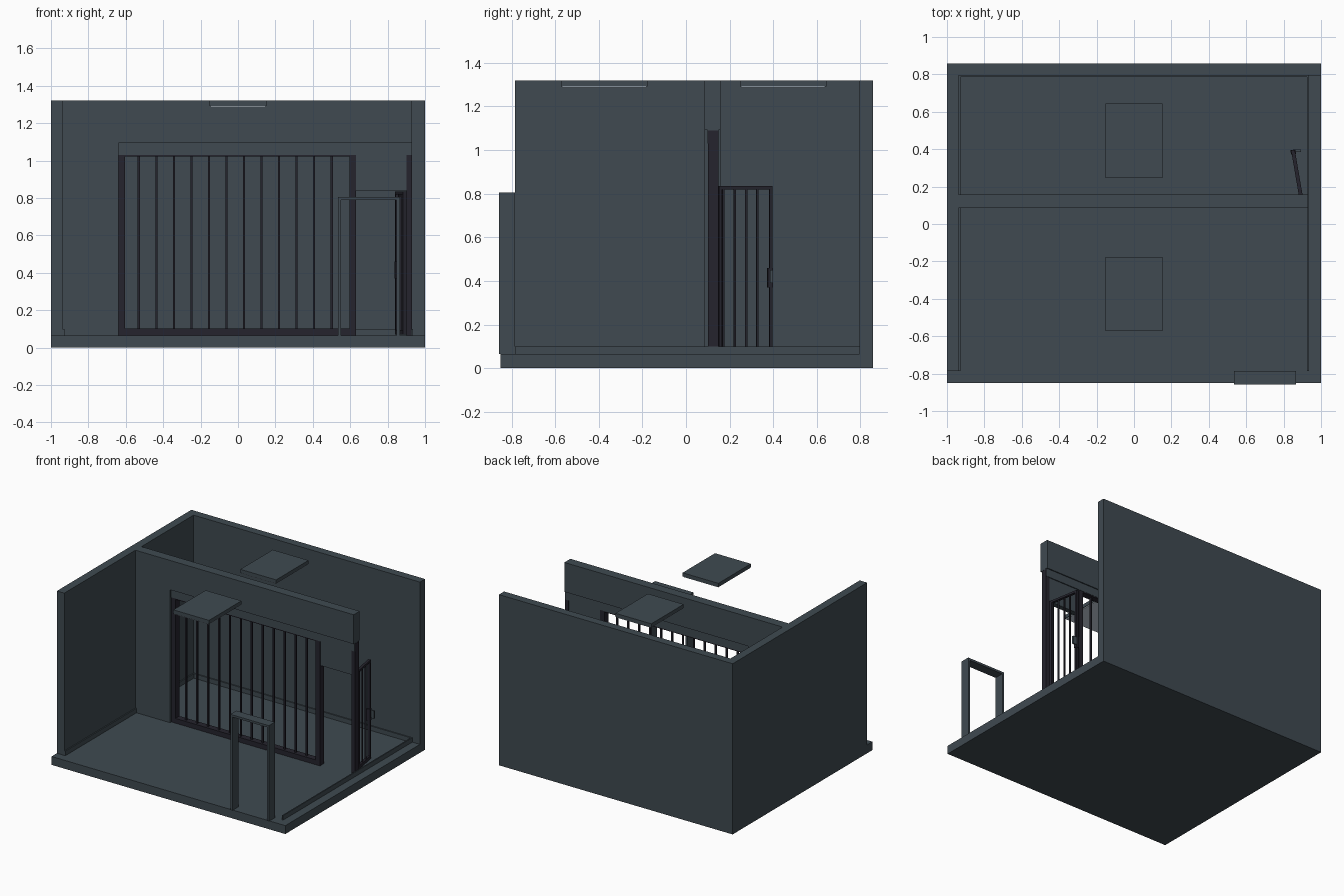
import bpy, math
from mathutils import Matrix, Vector

cube = bpy.data.objects.get("Cube")
if cube:
    bpy.data.objects.remove(cube, do_unlink=True)


def material(name, rgb):
    m = bpy.data.materials.new(name)
    m.use_nodes = True
    m.diffuse_color = (*rgb, 1)
    bsdf = next(n for n in m.node_tree.nodes if n.type == 'BSDF_PRINCIPLED')
    bsdf.inputs["Base Color"].default_value = (*rgb, 1)
    return m


slate = material("slate", (0.05, 0.068, 0.082))
dark = material("dark metal", (0.018, 0.017, 0.026))
pale = material("pale light", (0.6, 0.68, 0.76))


def box(name, x, y, z, mat=slate, frame=None):
    """Box from (min, max) pairs, optionally placed in another frame."""
    verts = [(a, b, c) for a in x for b in y for c in z]
    faces = [(0, 1, 3, 2), (4, 6, 7, 5), (0, 4, 5, 1),
             (2, 3, 7, 6), (0, 2, 6, 4), (1, 5, 7, 3)]
    mesh = bpy.data.meshes.new(name)
    mesh.from_pydata(verts, [], faces)
    mesh.materials.append(mat)
    ob = bpy.data.objects.new(name, mesh)
    bpy.context.collection.objects.link(ob)
    if frame:
        ob.matrix_world = frame
    return ob


FLOOR, TOP = 0.065, 1.32
BACK, FRONT = 0.858, -0.785

# Floor and outer walls
box("floor", (-1, 1), (-0.85, BACK), (0, FLOOR))
box("back_wall", (-1, 1), (0.795, BACK), (FLOOR, TOP))
box("left_wall", (-1, -0.937), (FRONT, 0.795), (FLOOR, TOP))

# Skirting boards
skirt = (FLOOR, 0.1)
box("skirting_left", (-0.937, -0.928), (FRONT, 0.795), skirt)
box("skirting_right", (0.926, 0.935), (FRONT, 0.795), skirt)
box("skirting_back", (-0.928, 0.926), (0.786, 0.795), skirt)

# Partition wall and header
wall_y = (0.085, 0.158)
box("partition_wall", (-0.937, -0.64), wall_y, (FLOOR, TOP))
box("partition_header", (-0.64, 0.93), wall_y, (1.093, TOP))

# Barred screen
frame_y = (0.1, 0.148)
for i, x in enumerate([(-0.64, -0.605), (0.595, 0.631), (0.9, 0.931)]):
    box(f"screen_post_{i}", x, frame_y, (FLOOR, 1.09), dark)
box("screen_lintel", (-0.64, 0.929), (0.098, 0.15), (1.03, 1.093))
box("screen_top_rail", (-0.605, 0.595), frame_y, (1.022, 1.03), dark)
box("screen_bottom_rail", (-0.605, 0.595), frame_y, (FLOOR, 0.102), dark)
for i in range(12):
    x = -0.53 + i * 0.0937
    box(f"screen_bar_{i}", (x - 0.006, x + 0.006), (0.118, 0.13),
        (0.102, 1.022), dark)
box("transom_panel", (0.631, 0.9), (0.105, 0.143), (0.84, 1.03))

# Open gate leaf, built along its own local x from the hinge
hinge, tip = Vector((0.892, 0.15)), Vector((0.85, 0.395))
length = (tip - hinge).length
angle = math.atan2(tip.y - hinge.y, tip.x - hinge.x)
leaf = Matrix.Translation((*hinge, 0)) @ Matrix.Rotation(angle, 4, 'Z')
thick = (-0.01, 0.01)
box("gate_hinge_post", (0, 0.014), thick, (0.07, 0.835), dark, leaf)
box("gate_end_post", (length - 0.014, length), thick, (0.07, 0.835), dark, leaf)
for name, z in (("gate_top_rail", (0.819, 0.835)), ("gate_bottom_rail", (0.07, 0.095))):
    box(name, (0.014, length - 0.014), thick, z, dark, leaf)
for i in range(4):
    x = 0.022 + i * 0.0525
    box(f"gate_bar_{i}", (x - 0.005, x + 0.005), (-0.005, 0.005),
        (0.09, 0.82), dark, leaf)
box("gate_lock", (length - 0.022, length + 0.002), (-0.014, 0.014),
    (0.37, 0.46), dark, leaf)
box("gate_handle", (0.862, 0.892), (0.386, 0.398), (0.39, 0.45))

# Walk-through arch at the front
arch_y = (-0.858, FRONT)
for side, x in (("right", (0.535, 0.552)), ("left", (0.848, 0.865))):
    box(f"arch_post_{side}", x, arch_y, (FLOOR, 0.805))
box("arch_top", (0.552, 0.848), arch_y, (0.788, 0.805))

# Ceiling lamps
for name, y in (("front", -0.375), ("rear", 0.445)):
    box(f"lamp_{name}", (-0.153, 0.153), (y - 0.198, y + 0.198), (1.292, TOP))
    box(f"lamp_glow_{name}", (-0.148, 0.148), (y - 0.193, y + 0.193),
        (1.286, 1.292), pale)
